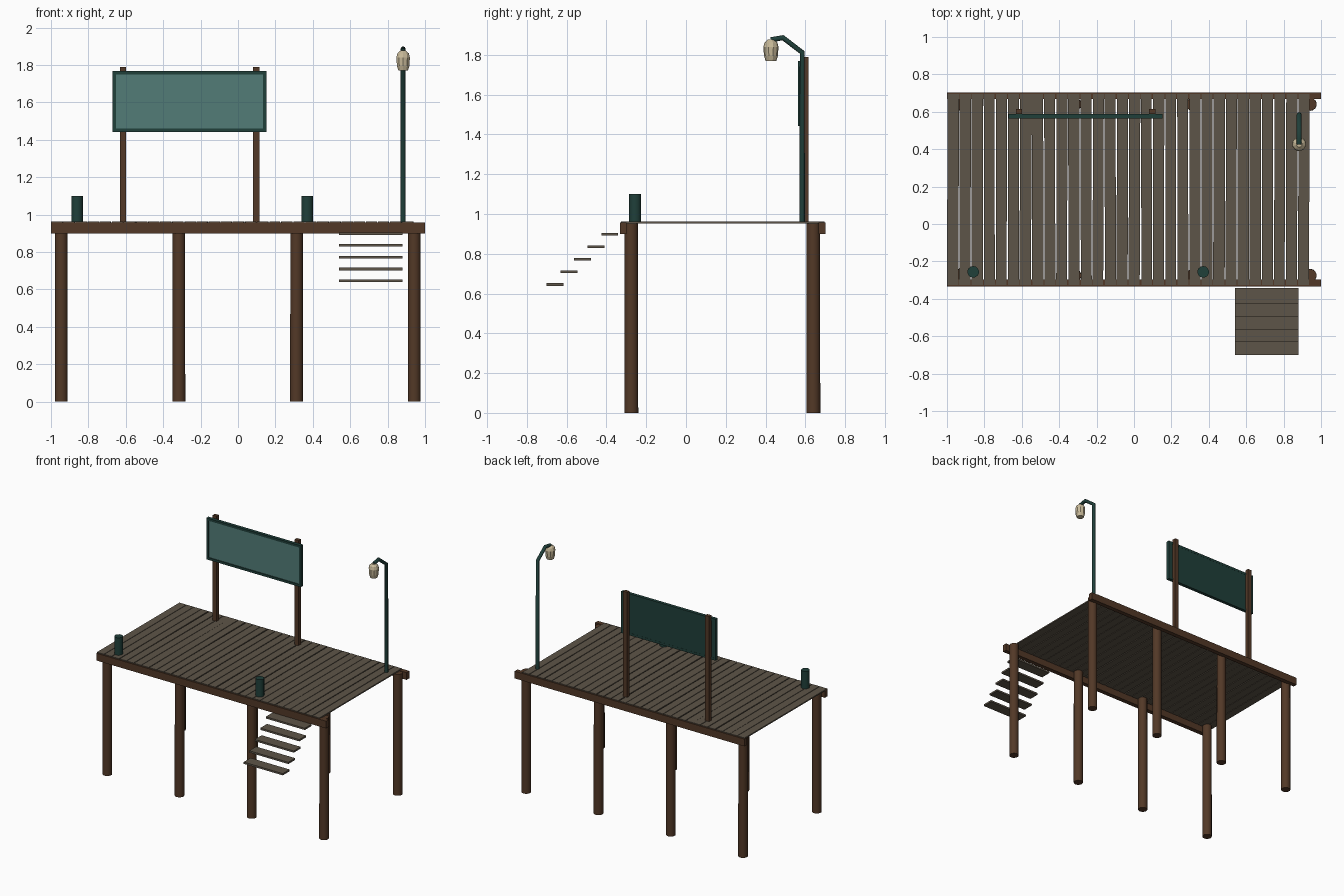
import bpy, bmesh, random
from mathutils import Matrix, Vector

random.seed(4)
if "Cube" in bpy.data.objects:
    bpy.data.objects.remove(bpy.data.objects["Cube"])


def material(name, r, g, b):
    m = bpy.data.materials.new(name)
    m.use_nodes = True
    m.diffuse_color = (r, g, b, 1)
    bsdf = m.node_tree.nodes["Principled BSDF"]
    bsdf.inputs["Base Color"].default_value = (r, g, b, 1)
    bsdf.inputs["Roughness"].default_value = 0.8
    return m


BROWN = material("brown timber", 0.085, 0.04, 0.02)
DECK = material("weathered planks", 0.11, 0.09, 0.065)
GREEN = material("dark green paint", 0.014, 0.05, 0.042)
TEAL = material("teal board", 0.085, 0.2, 0.185)
CREAM = material("cream glass", 0.58, 0.49, 0.32)


def add(name, bm, mat, smooth=False):
    bmesh.ops.recalc_face_normals(bm, faces=bm.faces)
    mesh = bpy.data.meshes.new(name)
    bm.to_mesh(mesh)
    bm.free()
    ob = bpy.data.objects.new(name, mesh)
    bpy.context.collection.objects.link(ob)
    mesh.materials.append(mat)
    if smooth:
        bpy.ops.object.select_all(action="DESELECT")
        ob.select_set(True)
        bpy.context.view_layer.objects.active = ob
        bpy.ops.object.shade_smooth_by_angle()
    return ob


def box(name, lo, hi, mat, turn=0):
    lo, hi = Vector(lo), Vector(hi)
    bm = bmesh.new()
    bmesh.ops.create_cube(bm, size=1, matrix=Matrix.Translation((lo + hi) / 2)
                          @ Matrix.Rotation(turn, 4, "Z") @ Matrix.Diagonal((*(hi - lo), 1)))
    return add(name, bm, mat)


def turned(name, x, y, profile, sides, mat, smooth=True):
    """Stack rings of (radius, height) and cap both ends."""
    bm = bmesh.new()
    rings = []
    for r, z in profile:
        ring = bmesh.ops.create_circle(bm, segments=sides, radius=r,
                                       matrix=Matrix.Translation((x, y, z)))["verts"]
        rings.append(ring)
    for a, b in zip(rings, rings[1:]):
        for i in range(sides):
            j = (i + 1) % sides
            bm.faces.new((a[i], a[j], b[j], b[i]))
    bm.faces.new(rings[0])
    bm.faces.new(rings[-1])
    return add(name, bm, mat, smooth)


# Piles and the two long beams
for side, y in (("front", -0.275), ("back", 0.64)):
    for i in range(4):
        turned(f"{side}_pile_{i + 1}", -0.945 + 0.629 * i, y,
               [(0.035, 0), (0.034, 0.953)], 14, BROWN)
box("front_beam", (-1, -0.333, 0.9), (1, -0.298, 0.957), BROWN)
box("back_beam", (-1, 0.667, 0.9), (1, 0.702, 0.957), BROWN)

# Uneven deck boards
COUNT = 30
pitch = 1.94 / COUNT
for i in range(COUNT):
    x = -1 + pitch * (i + 0.5)
    half = pitch / 2 - random.uniform(0.001, 0.004)
    box(f"deck_board_{i + 1}", (x - half, -0.326, 0.953), (x + half, 0.696, 0.963),
        DECK, random.uniform(-0.004, 0.004))

# Floating steps
for i in range(5):
    y, z = -0.7 + 0.0685 * i, 0.639 + 0.063 * i
    box(f"step_{i + 1}", (0.54, y, z), (0.88, y + 0.085, z + 0.014), DECK)

# Mooring posts
for i, x in enumerate((-0.86, 0.37)):
    turned(f"mooring_post_{i + 1}", x, -0.256, [(0.031, 0.96), (0.031, 1.1)], 14, GREEN)

# Sign: uprights, backing, frame rails and teal face
for i, x in enumerate((-0.615, 0.098)):
    box(f"sign_upright_{i + 1}", (x - 0.017, 0.588, 0.955), (x + 0.017, 0.616, 1.79), BROWN)
L, R, B, T, W = -0.67, 0.153, 1.442, 1.768, 0.018
box("sign_backing", (L + W, 0.574, B + W), (R - W, 0.588, T - W), GREEN)
box("sign_face", (L + W, 0.569, B + W), (R - W, 0.574, T - W), TEAL)
for n, x in (("left", R - W), ("right", L)):
    box(f"sign_{n}_rail", (x, 0.563, B), (x + W, 0.589, T), GREEN)
for n, z in (("top", T - W), ("bottom", B)):
    box(f"sign_{n}_rail", (L + W, 0.563, z), (R - W, 0.589, z + W), GREEN)

# Lamp post with bent arm
LX, LY = 0.883, 0.427
path = [(0.584, 0.955), (0.584, 1.812), (0.487, 1.886), (LY, 1.875)]
curve = bpy.data.curves.new("lamp_post", "CURVE")
curve.dimensions = "3D"
curve.bevel_depth = 0.0135
curve.bevel_resolution = 2
curve.use_fill_caps = True
spline = curve.splines.new("POLY")
spline.points.add(len(path) - 1)
for point, (y, z) in zip(spline.points, path):
    point.co = (LX, y, z, 1)
curve.materials.append(GREEN)
lamp = bpy.data.objects.new("lamp_post", curve)
bpy.context.collection.objects.link(lamp)

# Faceted lantern
turned("lantern", LX, LY, [(0.027, 1.77), (0.035, 1.795), (0.038, 1.84),
                           (0.032, 1.862), (0.016, 1.876)], 10, CREAM, smooth=False)
